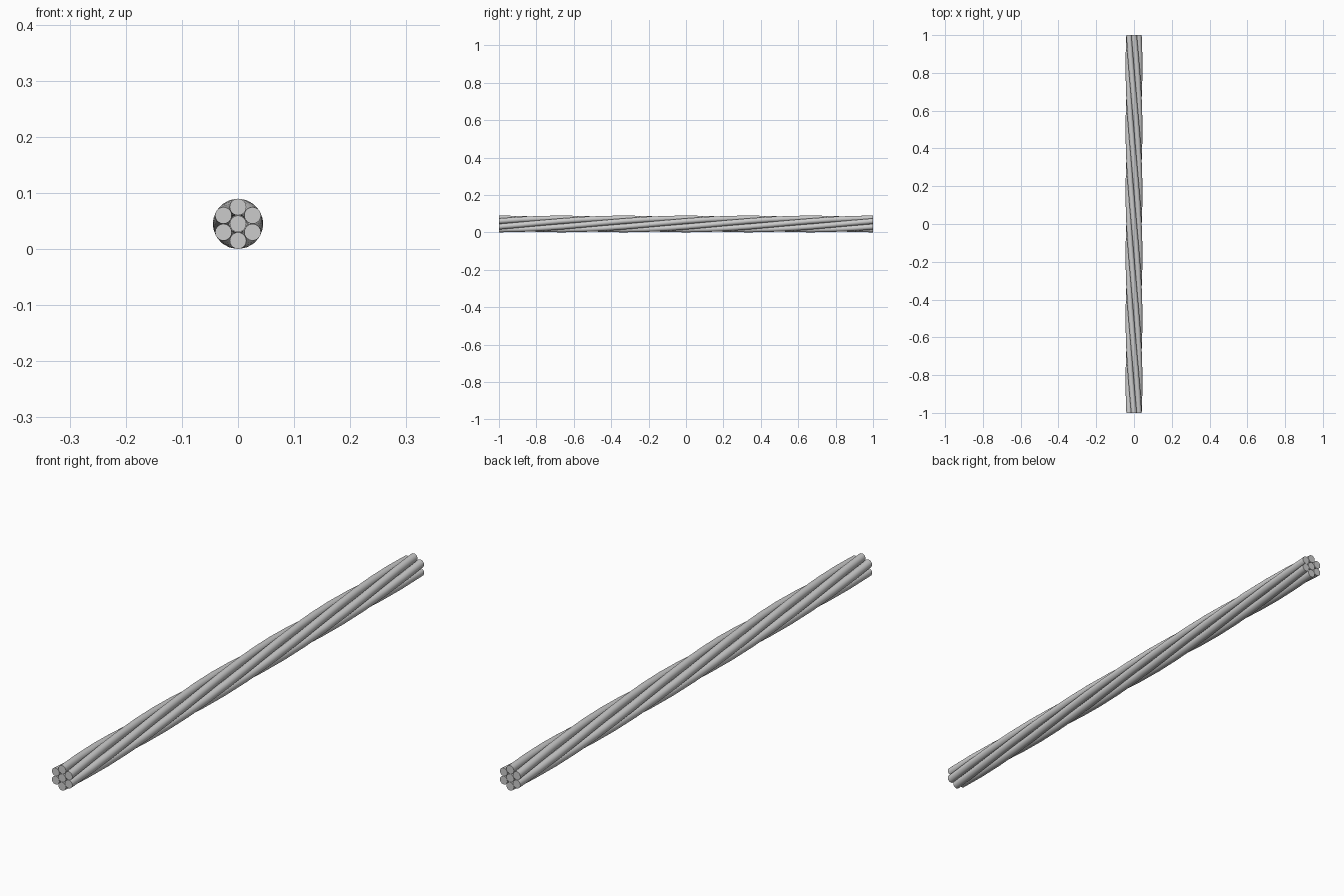
import bpy, bmesh, math

if "Cube" in bpy.data.objects:
    bpy.data.objects.remove(bpy.data.objects["Cube"])

LENGTH = 2.0        # along y
WIRE_R = 0.0148     # radius of one wire
LAY_R = 0.03        # distance of outer wires from the core
CENTRE_Z = LAY_R + WIRE_R
TWIST = math.tau    # one full turn over the length
SIDES = 20
STEPS = 18


def wire(name, lay_radius, phase, steps):
    """Sweep a round section along a helix about the y axis, capped at both ends."""
    bm = bmesh.new()
    rings = []
    for i in range(steps + 1):
        t = i / steps
        a = phase + TWIST * t
        cx, cz = lay_radius * math.cos(a), CENTRE_Z + lay_radius * math.sin(a)
        ring = []
        for k in range(SIDES):
            b = math.tau * k / SIDES
            ring.append(bm.verts.new((cx + WIRE_R * math.cos(b),
                                      -LENGTH / 2 + LENGTH * t,
                                      cz + WIRE_R * math.sin(b))))
        rings.append(ring)
    for lo, hi in zip(rings, rings[1:]):
        for k in range(SIDES):
            n = (k + 1) % SIDES
            bm.faces.new((lo[k], lo[n], hi[n], hi[k]))
    bm.faces.new(rings[0])
    bm.faces.new(rings[-1])
    bmesh.ops.recalc_face_normals(bm, faces=bm.faces)
    mesh = bpy.data.meshes.new(name)
    bm.to_mesh(mesh)
    bm.free()
    obj = bpy.data.objects.new(name, mesh)
    bpy.context.collection.objects.link(obj)
    bpy.ops.object.select_all(action='DESELECT')
    obj.select_set(True)
    bpy.context.view_layer.objects.active = obj
    bpy.ops.object.shade_smooth_by_angle(angle=math.radians(35))


# straight core wire
wire("core_wire", 0.0, 0.0, 1)

# six outer wires laid around the core
for n in range(6):
    wire(f"outer_wire_{n + 1}", LAY_R, math.radians(30 + 60 * n), STEPS)
